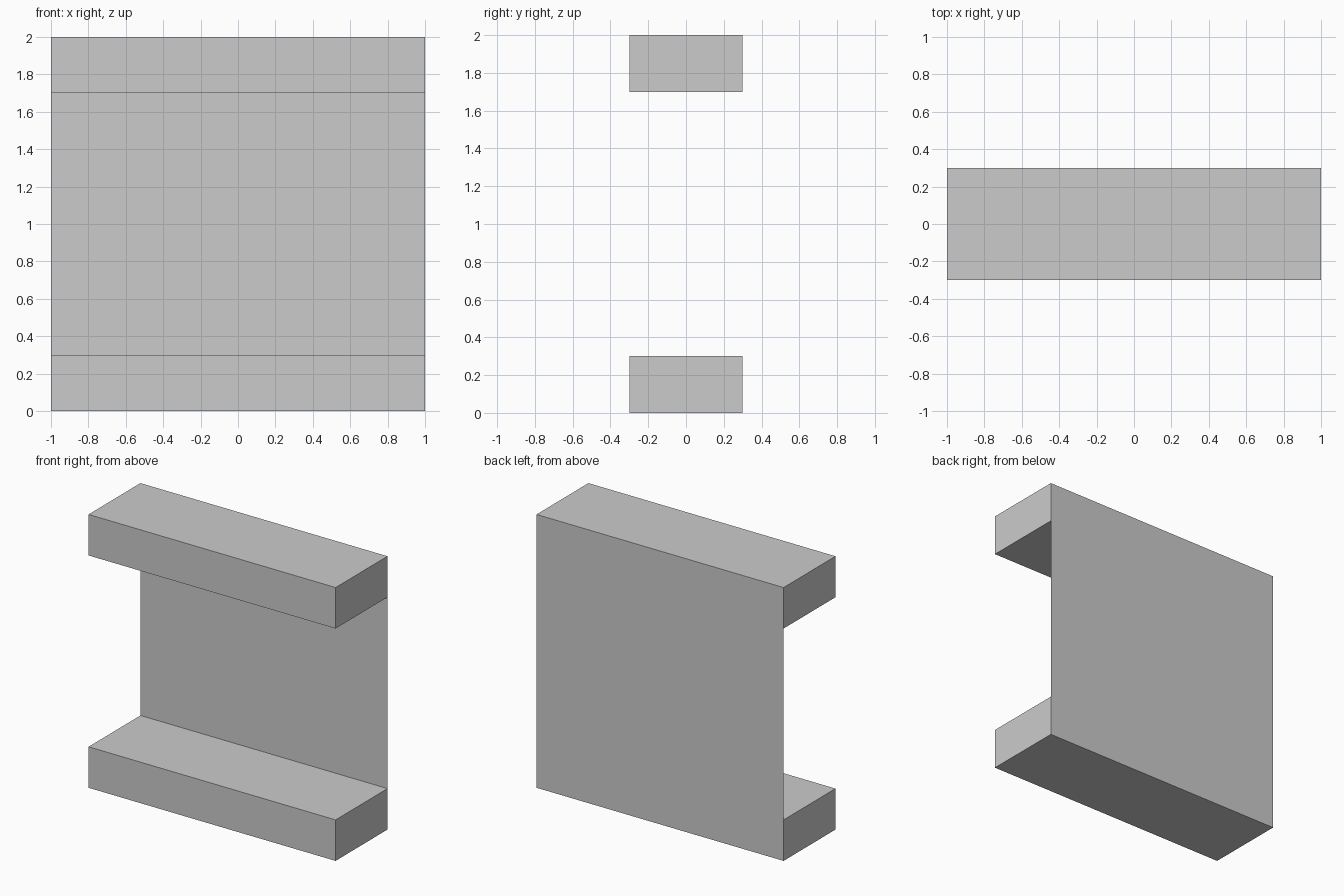
import bpy
import math

if "Cube" in bpy.data.objects:
    bpy.data.objects.remove(bpy.data.objects["Cube"])

WIDTH, DEPTH, HEIGHT, RAIL = 2.0, 0.6, 2.0, 0.3


def add_rail(name, z):
    bpy.ops.mesh.primitive_cube_add(size=1, location=(0, 0, z))
    rail = bpy.context.object
    rail.name = name
    rail.scale = (WIDTH, DEPTH, RAIL)
    bpy.ops.object.transform_apply(location=False, rotation=False, scale=True)


# Top and bottom rails
add_rail("bottom_rail", RAIL / 2)
add_rail("top_rail", HEIGHT - RAIL / 2)

# Paper-thin back panel joining the rails, facing backwards
bpy.ops.mesh.primitive_plane_add(size=1, location=(0, DEPTH / 2, HEIGHT / 2),
                                 rotation=(-math.pi / 2, 0, 0))
panel = bpy.context.object
panel.name = "back_panel"
panel.scale = (WIDTH, HEIGHT - 2 * RAIL, 1)
bpy.ops.object.transform_apply(location=False, rotation=True, scale=True)
